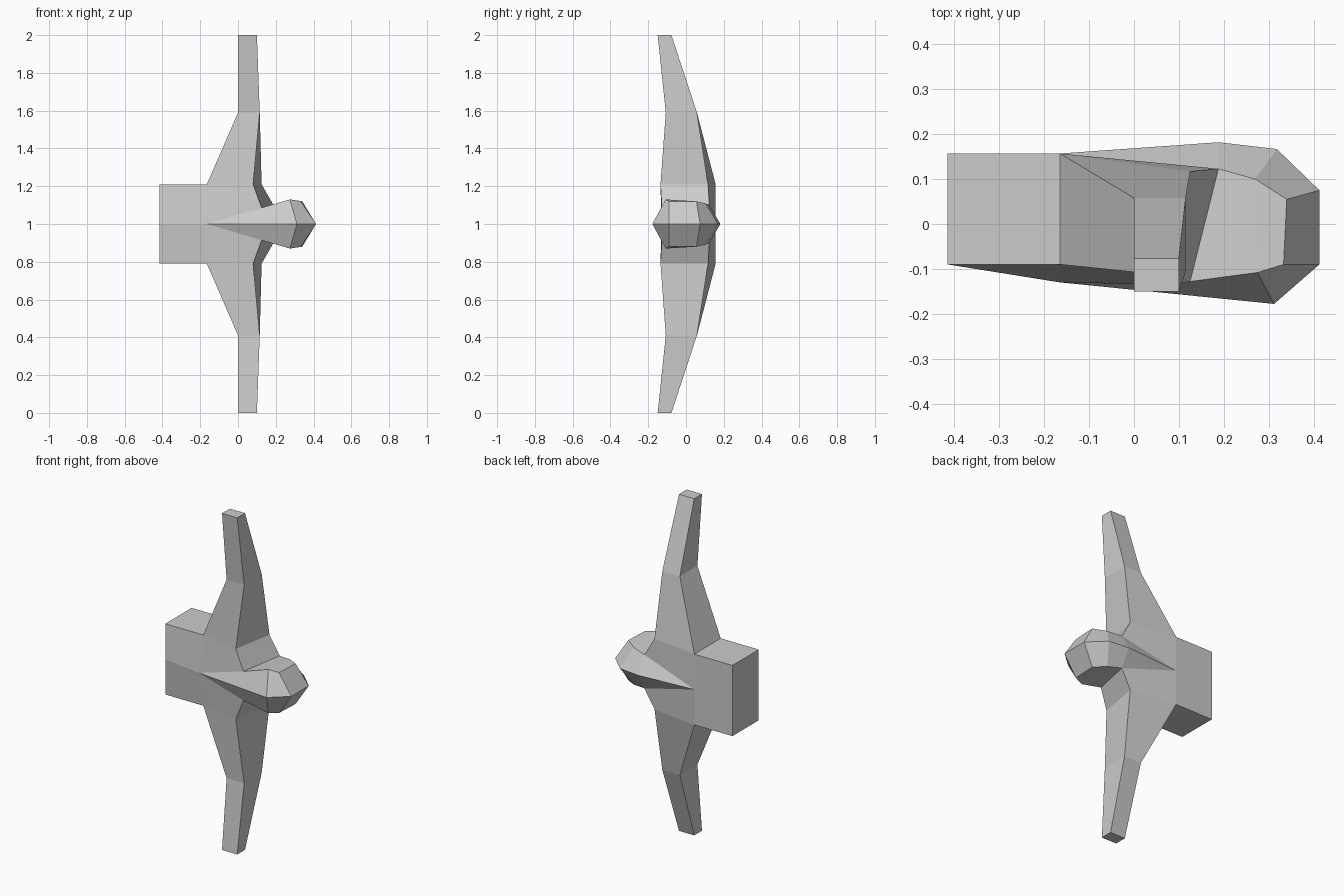
import bpy

if "Cube" in bpy.data.objects:
    bpy.data.objects.remove(bpy.data.objects["Cube"], do_unlink=True)

grey = bpy.data.materials.new("hull grey")
grey.use_nodes = True
COLOUR = (0.6, 0.6, 0.6, 1.0)
grey.diffuse_color = COLOUR
grey.node_tree.nodes["Principled BSDF"].inputs["Base Color"].default_value = COLOUR


def loft(lower, upper, closed=True):
    """Quads between two rings listed counter-clockwise from above."""
    n = len(lower)
    pairs = [(i, (i + 1) % n) for i in range(n if closed else n - 1)]
    return [(lower[i], lower[j], upper[j], upper[i]) for i, j in pairs]


def half_part(name, polygons):
    """Build the upper half from point polygons and mirror it at mid height."""
    points = list(dict.fromkeys(p for poly in polygons for p in poly))
    index = {p: i for i, p in enumerate(points)}
    mesh = bpy.data.meshes.new(name)
    mesh.from_pydata(points, [], [[index[p] for p in poly] for poly in polygons])
    mesh.materials.append(grey)
    obj = bpy.data.objects.new(name, mesh)
    obj.location.z = 1.0
    bpy.context.collection.objects.link(obj)
    mirror = obj.modifiers.new("upper and lower", 'MIRROR')
    mirror.use_axis = (False, False, True)
    mirror.use_clip = True
    return obj


# Points shared by the body and the pod
front_mid = (-0.165, -0.13, 0.0)
back_mid = (-0.165, 0.157, 0.0)
front_joint = (0.125, -0.128, 0.086)
back_joint = (0.188, 0.123, 0.10)

# Body: block at the -x end, running into the pod at the +x end
body_mid = [(-0.415, -0.09, 0.0), front_mid, front_joint, back_joint,
            back_mid, (-0.415, 0.157, 0.0)]
body_top = [(-0.415, -0.09, 0.21), (-0.165, -0.09, 0.21), (0.08, -0.135, 0.21),
            (0.125, 0.117, 0.21), (-0.165, 0.157, 0.21), (-0.415, 0.157, 0.21)]
lid = [tuple(body_top[i] for i in (0, 1, 4, 5))]
half_part("body", loft(body_mid, body_top) + lid)

# Wings: tapering arms above and below the body
root = body_top[1:5]
knee = [(0.0, -0.107, 0.59), (0.115, -0.107, 0.59),
        (0.115, 0.058, 0.59), (0.0, 0.058, 0.59)]
tip = [(0.0, -0.15, 1.0), (0.10, -0.15, 1.0),
       (0.10, -0.077, 1.0), (0.0, -0.077, 1.0)]
half_part("wings", loft(root, knee) + loft(knee, tip) + [tuple(tip)])

# Pod: faceted nose that fades back into the body
rim = [front_mid, (0.312, -0.178, 0.0), (0.413, -0.09, 0.0),
       (0.413, 0.075, 0.0), (0.318, 0.167, 0.0), (0.188, 0.182, 0.0)]
crown = [front_joint, (0.275, -0.108, 0.13), (0.333, -0.09, 0.12),
         (0.34, 0.055, 0.12), (0.27, 0.10, 0.11), back_joint]
pod_top = [(crown[0], crown[1], crown[4], crown[5]), tuple(crown[1:5])]
pod_tail = [(rim[5], back_mid, back_joint)]
half_part("nose_pod", loft(rim, crown, closed=False) + pod_tail + pod_top)
